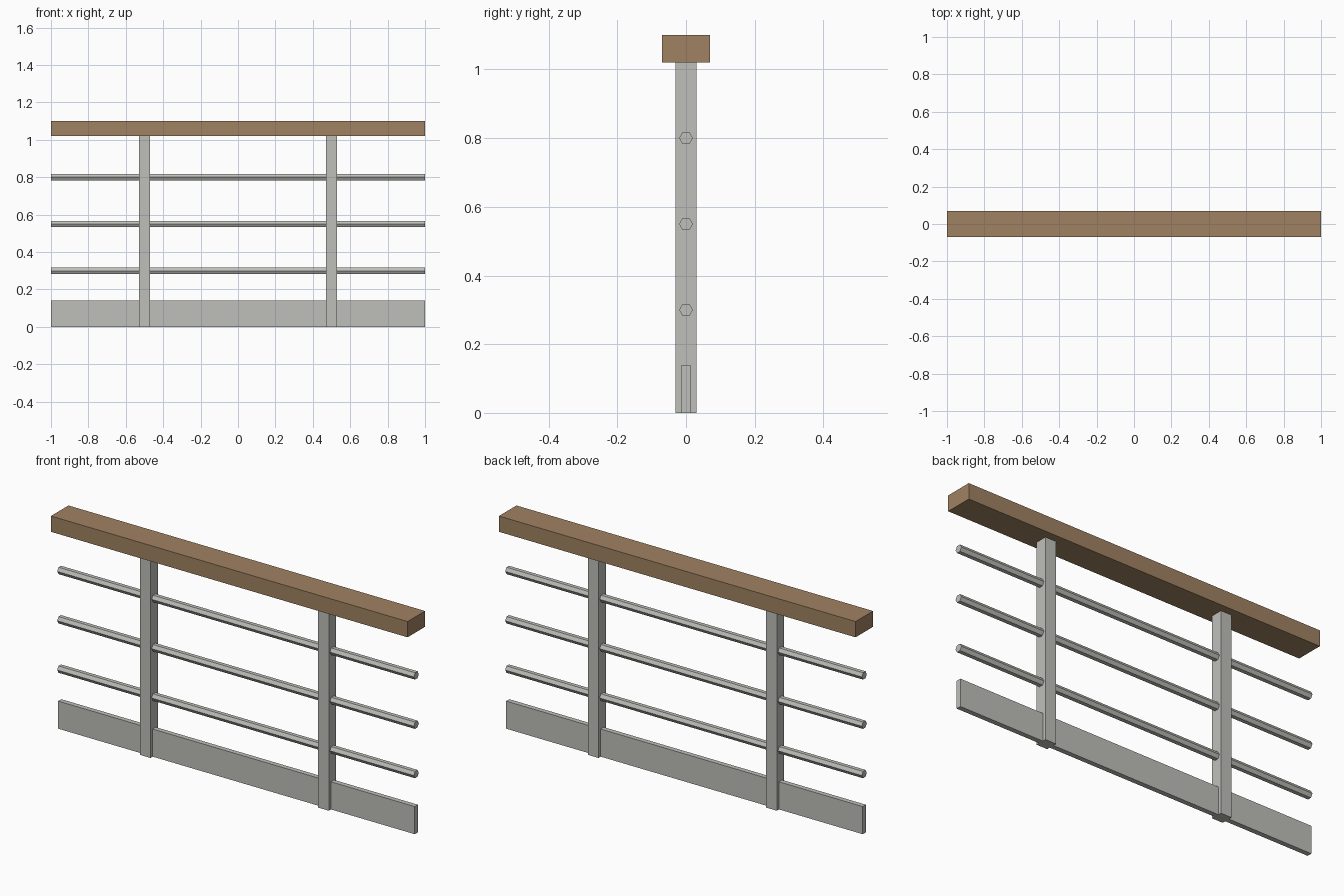
import bpy
import math

cube = bpy.data.objects.get("Cube")
if cube:
    bpy.data.objects.remove(cube, do_unlink=True)


def make_material(name, rgb):
    mat = bpy.data.materials.new(name)
    mat.use_nodes = True
    color = (*rgb, 1.0)
    mat.diffuse_color = color
    mat.node_tree.nodes["Principled BSDF"].inputs["Base Color"].default_value = color
    return mat


def finish(name, mat):
    obj = bpy.context.object
    obj.name = obj.data.name = name
    obj.data.materials.append(mat)
    return obj


def box(name, mat, size, x, bottom):
    """Box centred on y = 0, standing on the given height."""
    bpy.ops.mesh.primitive_cube_add(size=1, location=(x, 0, bottom + size[2] / 2))
    obj = finish(name, mat)
    obj.scale = size
    bpy.ops.object.transform_apply(location=False, rotation=False, scale=True)
    return obj


def rod(name, mat, radius, length, z):
    """Six-sided rod along x, with corners facing front and back."""
    bpy.ops.mesh.primitive_cylinder_add(
        vertices=6, radius=radius, depth=length,
        location=(0, 0, z), rotation=(0, math.pi / 2, 0))
    return finish(name, mat)


steel = make_material("grey steel", (0.52, 0.52, 0.49))
wood = make_material("brown wood", (0.352, 0.223, 0.122))

LENGTH = 2.0
RAIL_BOTTOM = 1.02

# Wooden handrail
box("handrail", wood, (LENGTH, 0.14, 0.08), 0, RAIL_BOTTOM)

# Square posts
for side, x in (("right", -0.5), ("left", 0.5)):
    box(f"{side}_post", steel, (0.06, 0.06, RAIL_BOTTOM), x, 0)

# Horizontal infill rods
for level, z in (("lower", 0.3), ("middle", 0.55), ("upper", 0.8)):
    rod(f"{level}_rod", steel, 0.02, LENGTH, z)

# Kick board along the base
box("kick_board", steel, (LENGTH, 0.025, 0.14), 0, 0)
